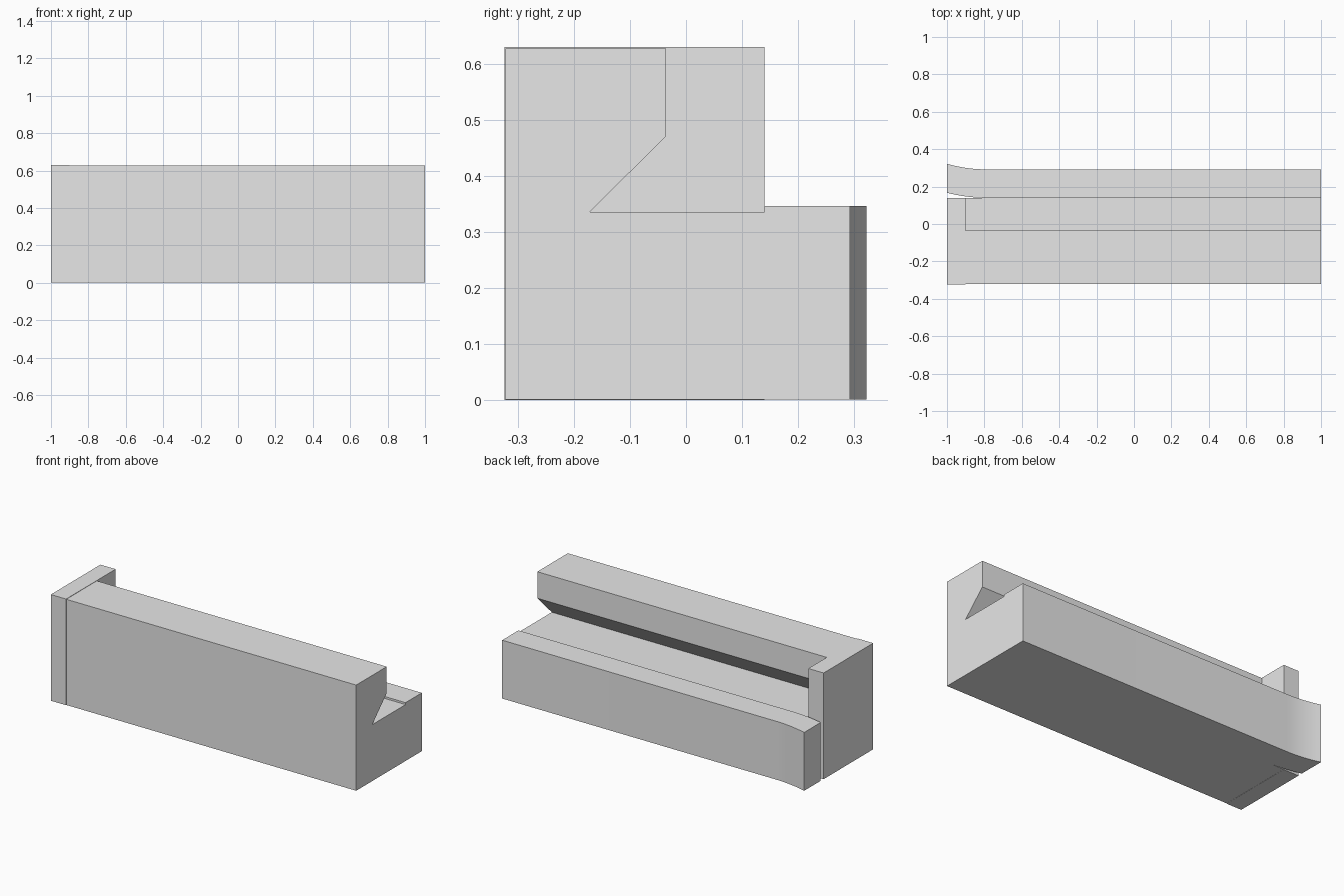
import bpy
import bmesh
from mathutils import Vector

cube = bpy.data.objects.get("Cube")
if cube:
    bpy.data.objects.remove(cube, do_unlink=True)

grey = bpy.data.materials.new("light_grey")
grey.use_nodes = True
colour = (0.8, 0.8, 0.8, 1)
grey.diffuse_color = colour
grey.node_tree.nodes["Principled BSDF"].inputs["Base Color"].default_value = colour


def prism(name, outline, sweep):
    """Extrude a closed planar outline along the sweep vector."""
    bm = bmesh.new()
    face = bm.faces.new([bm.verts.new(p) for p in outline])
    result = bmesh.ops.extrude_face_region(bm, geom=[face])
    moved = [v for v in result["geom"] if isinstance(v, bmesh.types.BMVert)]
    bmesh.ops.translate(bm, verts=moved, vec=Vector(sweep))
    bmesh.ops.recalc_face_normals(bm, faces=bm.faces)
    mesh = bpy.data.meshes.new(name)
    bm.to_mesh(mesh)
    bm.free()
    mesh.materials.append(grey)
    obj = bpy.data.objects.new(name, mesh)
    bpy.context.collection.objects.link(obj)
    return obj


FRONT, BACK = -0.322, 0.14
TOP, FLOOR = 0.627, 0.335
BLOCK_X = -0.9

# Long body with an undercut groove open to the back
body = [(FRONT, 0.001), (BACK, 0.001), (BACK, FLOOR), (-0.172, FLOOR),
        (-0.036, 0.47), (-0.036, TOP), (FRONT, TOP)]
prism("grooved_body", [(BLOCK_X, y, z) for y, z in body], (1 - BLOCK_X, 0, 0))

# Slightly larger end block that closes the groove
block = [(FRONT - 0.0015, 0), (BACK, 0), (BACK, 0.629), (FRONT - 0.0015, 0.629)]
prism("end_block", [(-1, y, z) for y, z in block], (BLOCK_X + 1, 0, 0))

# Back strip whose end flares away from the block
BEND_START, FLARE, STEPS = -0.79, 0.03, 10
path = [(1, 0)]
for i in range(STEPS + 1):
    t = i / STEPS
    path.append((BEND_START + t * (-1 - BEND_START), FLARE * t * t))
inner = [(x, BACK + offset * 0.9, 0.001) for x, offset in path]
outer = [(x, 0.292 + offset, 0.001) for x, offset in path]
strip = prism("back_strip", inner + outer[::-1], (0, 0, 0.3455))

bpy.ops.object.select_all(action="DESELECT")
strip.select_set(True)
bpy.context.view_layer.objects.active = strip
bpy.ops.object.shade_smooth_by_angle(angle=0.5)
